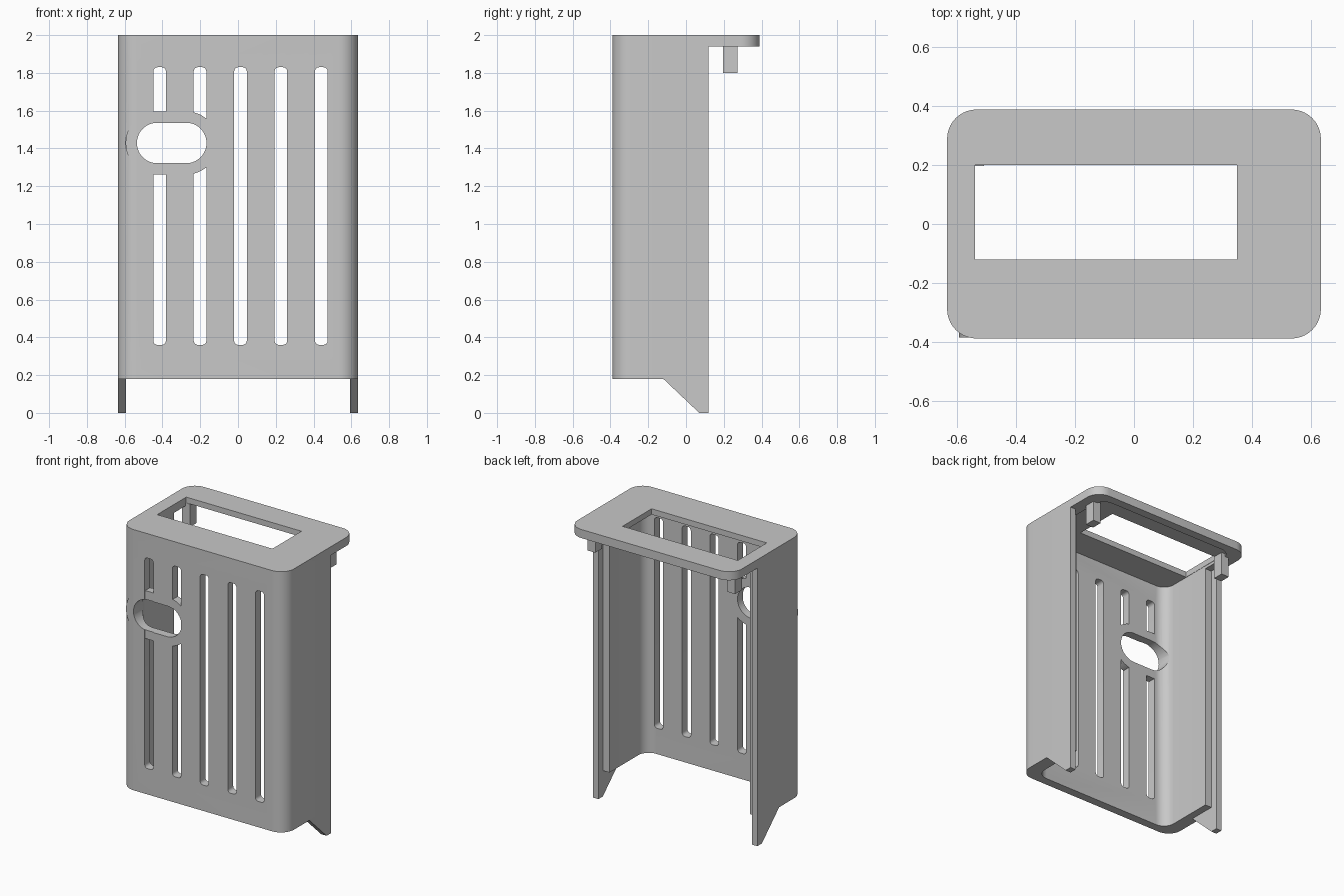
import bpy, bmesh, math
from mathutils import Vector

cube = bpy.data.objects.get("Cube")
if cube:
    bpy.data.objects.remove(cube)

grey = bpy.data.materials.new("light_grey")
grey.use_nodes = True
COLOR = (0.58, 0.58, 0.58, 1)
grey.diffuse_color = COLOR
grey.node_tree.nodes["Principled BSDF"].inputs["Base Color"].default_value = COLOR


def prism(name, outline, axis, lo, hi):
    """Extrude a 2D outline along an axis from lo to hi."""
    place = {"X": lambda a, b: (lo, a, b),
             "Y": lambda a, b: (a, lo, b),
             "Z": lambda a, b: (a, b, lo)}[axis]
    bm = bmesh.new()
    face = bm.faces.new([bm.verts.new(place(a, b)) for a, b in outline])
    out = bmesh.ops.extrude_face_region(bm, geom=[face])
    step = Vector([(hi - lo) * (axis == k) for k in "XYZ"])
    verts = [v for v in out["geom"] if isinstance(v, bmesh.types.BMVert)]
    bmesh.ops.translate(bm, vec=step, verts=verts)
    bmesh.ops.recalc_face_normals(bm, faces=bm.faces)
    mesh = bpy.data.meshes.new(name)
    bm.to_mesh(mesh)
    bm.free()
    mesh.materials.append(grey)
    obj = bpy.data.objects.new(name, mesh)
    bpy.context.collection.objects.link(obj)
    return obj


def rounded(a0, a1, b0, b1, r=0, steps=8):
    """Rectangle outline with rounded corners."""
    if not r:
        return [(a0, b0), (a1, b0), (a1, b1), (a0, b1)]
    pts = []
    centres = [(a1 - r, b1 - r), (a0 + r, b1 - r), (a0 + r, b0 + r), (a1 - r, b0 + r)]
    for q, (ca, cb) in enumerate(centres):
        for i in range(steps + 1):
            t = math.pi / 2 * (q + i / steps)
            pts.append((ca + r * math.cos(t), cb + r * math.sin(t)))
    return pts


def combine(target, other, operation):
    """Apply a boolean and discard the second object."""
    mod = target.modifiers.new("bool", "BOOLEAN")
    mod.object, mod.operation, mod.solver = other, operation, "EXACT"
    bpy.context.view_layer.objects.active = target
    bpy.ops.object.modifier_apply(modifier=mod.name)
    bpy.data.objects.remove(other)


W, D, LIP, FRONT = 0.635, 0.389, 0.042, 0.06
INNER = 0.542
BACK, BASE, LID = 0.12, 0.18, 1.94

# Shell with overhanging lid: open back and bottom, recessed lid underside
body = prism("housing", rounded(-W, W, -D, D, 0.1, 10), "Z", BASE, 2)
combine(body, prism("back_cut", rounded(-1, 1, BACK, 1), "Z", -1, LID), "DIFFERENCE")
cavity = rounded(-INNER, INNER, -D + FRONT, D - FRONT, 0.08)
combine(body, prism("cavity", cavity, "Z", -1, 1.96), "DIFFERENCE")

# Thick side walls step down to a thin lip along the back edge
groove = rounded(-W + LIP, W - LIP, 0.07, 0.2)
combine(body, prism("rear_step", groove, "Z", -1, LID), "DIFFERENCE")
combine(body, prism("lid_opening", rounded(-0.54, 0.35, -0.12, 0.2), "Z", 1.9, 2.1), "DIFFERENCE")

# Vertical vent slots
for i in range(5):
    x = -0.415 + 0.214 * i
    slot = rounded(x - 0.0335, x + 0.0335, 0.36, 1.83, 0.022, 4)
    combine(body, prism("slot", slot, "Y", -0.5, -0.25), "DIFFERENCE")

# Oval grip hole with a surround bridging the slots
grip = (-0.535, -0.167, 1.322, 1.536)
e = 0.06
surround = rounded(grip[0] - e, grip[1] + e, grip[2] - e, grip[3] + e, 0.1665, 12)
combine(body, prism("surround", surround, "Y", -0.385, -D + FRONT), "UNION")
combine(body, prism("grip_hole", rounded(*grip, 0.1065, 12), "Y", -0.5, -0.22), "DIFFERENCE")

bpy.ops.object.select_all(action="DESELECT")
body.select_set(True)
bpy.context.view_layer.objects.active = body
bpy.ops.object.shade_smooth_by_angle(angle=math.radians(30))

# Feet and lid pegs on both sides
foot = [(-0.12, BASE), (0.07, 0), (BACK, 0), (BACK, BASE)]
for side, s in (("left", 1), ("right", -1)):
    prism(side + "_foot", foot, "X", s * (W - LIP), s * W)
    peg_x = sorted((s * 0.51, s * 0.57))
    prism(side + "_lid_peg", rounded(*peg_x, 0.197, 0.272), "Z", 1.8, 1.96)
